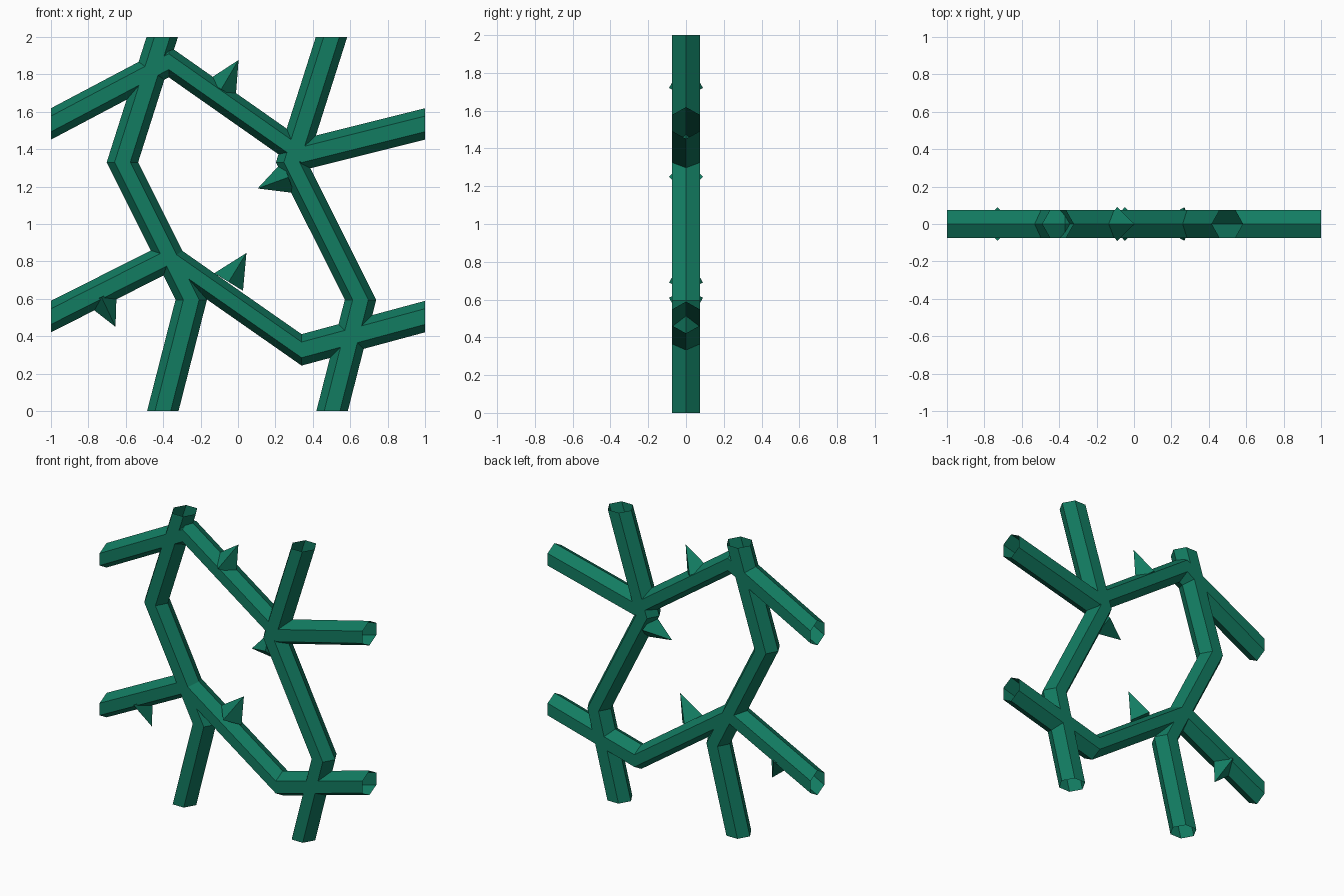
import bpy, bmesh, math
from mathutils import Vector

if "Cube" in bpy.data.objects:
    bpy.data.objects.remove(bpy.data.objects["Cube"])

green = bpy.data.materials.new("thorn green")
green.diffuse_color = (0.006, 0.2, 0.12, 1)
green.use_nodes = True
green.node_tree.nodes["Principled BSDF"].inputs["Base Color"].default_value = green.diffuse_color

HALF_Y = 0.075   # half depth, across the hexagon's flats
HALF_P = 0.084   # half width in the wall plane, across its points


def finish(name, bm):
    bmesh.ops.recalc_face_normals(bm, faces=bm.faces)
    mesh = bpy.data.meshes.new(name)
    bm.to_mesh(mesh)
    bm.free()
    mesh.materials.append(green)
    bpy.context.collection.objects.link(bpy.data.objects.new(name, mesh))


def branch(name, path, across):
    """Open-ended hexagonal tube along (x, z) points, widened along 'across'."""
    bm = bmesh.new()
    rings = []
    for x, z in path:
        ring = []
        for k in range(6):
            a = k * math.pi / 3
            p = Vector((x, 0, z)) + across * HALF_P * math.cos(a)
            p.y = HALF_Y * math.sin(a) / math.sin(math.pi / 3)
            ring.append(bm.verts.new(p))
        rings.append(ring)
    for r, s in zip(rings, rings[1:]):
        for k in range(6):
            n = (k + 1) % 6
            bm.faces.new((r[k], r[n], s[n], s[k]))
    finish(name, bm)


def thorn(name, base, tip, r=0.09):
    """Four-sided spike with its base buried in a branch."""
    b, t = Vector((base[0], 0, base[1])), Vector((tip[0], 0, tip[1]))
    side = (t - b).normalized().cross(Vector((0, 1, 0))) * r
    depth = Vector((0, r, 0))
    bm = bmesh.new()
    ring = [bm.verts.new(b + d) for d in (side, depth, -side, -depth)]
    top = bm.verts.new(t)
    bm.faces.new(ring)
    for k in range(4):
        bm.faces.new((ring[k], ring[(k + 1) % 4], top))
    finish(name, bm)


X, Z = Vector((1, 0, 0)), Vector((0, 0, 1))

# Two crosswise branches
branch("upper_cross_branch", [(-1, 1.535), (-0.37, 1.868), (0.34, 1.37), (1, 1.535)], Z)
branch("lower_cross_branch", [(-1, 0.505), (-0.37, 0.823), (0.34, 0.327), (1, 0.505)], Z)

# Two upright branches of the same shape
for name, dx in (("left_upright_branch", 0), ("right_upright_branch", 0.905)):
    branch(name, [(-0.405 + dx, 2), (-0.618 + dx, 1.33), (-0.25 + dx, 0.595), (-0.402 + dx, 0)], X)

# Thorns
thorn("upper_thorn", (-0.09, 1.72), (0.003, 1.877))
thorn("lower_thorn", (-0.05, 0.69), (0.045, 0.845))
thorn("middle_thorn", (0.27, 1.25), (0.105, 1.19))
thorn("hanging_thorn", (-0.73, 0.61), (-0.655, 0.45))
